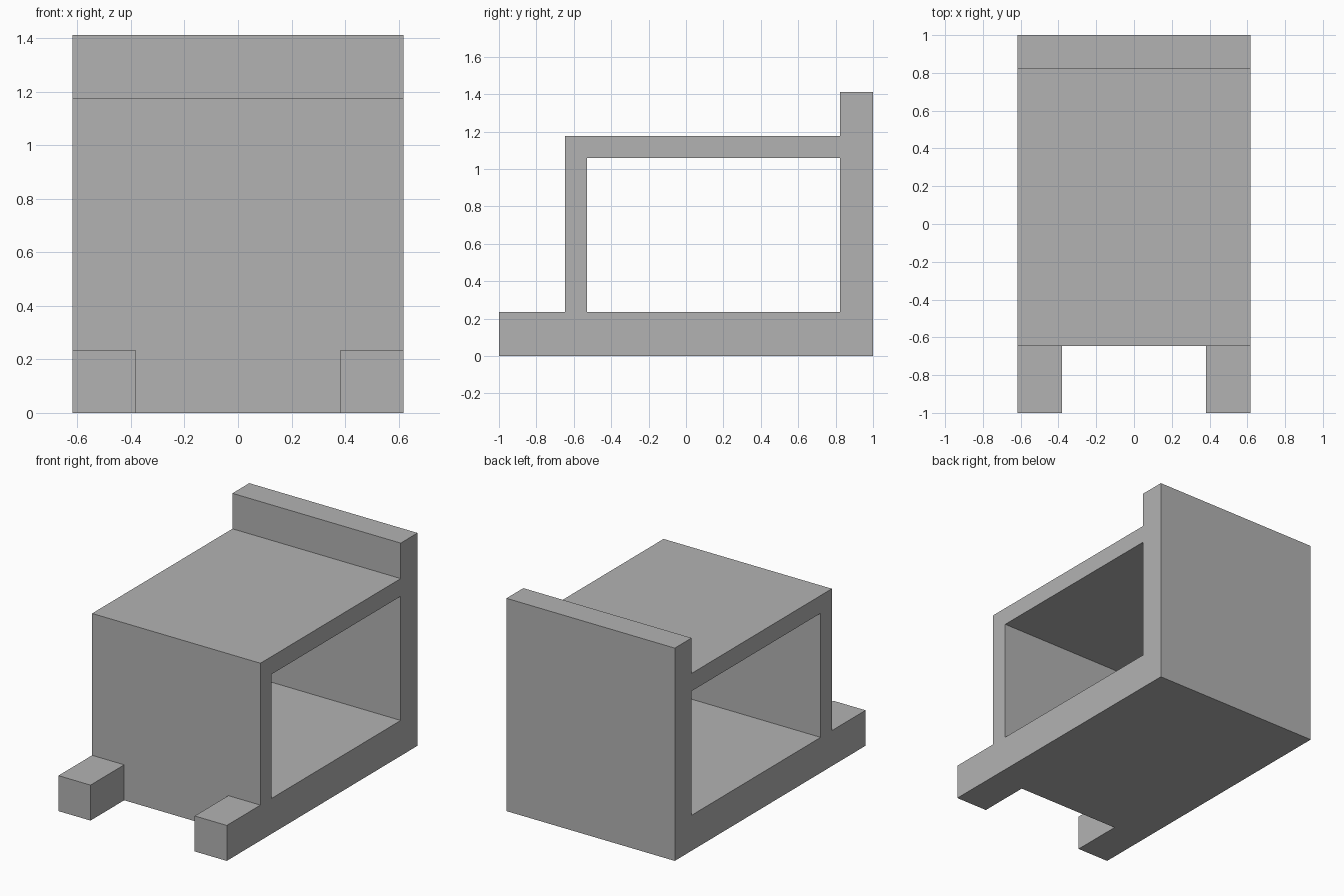
import bpy, bmesh
from mathutils import Vector

cube = bpy.data.objects.get("Cube")
if cube:
    bpy.data.objects.remove(cube, do_unlink=True)

U = 2 / 17                      # design module: the depth is 17 modules
HALF_W = 5.25 * U
FRONT, BACK = -8.5 * U, 8.5 * U
SHELL_FRONT, BACK_FACE = -5.5 * U, 7 * U
BASE_TOP, ROOF_TOP, BACK_TOP = 2 * U, 10 * U, 12 * U
WALL = U
PRONG_INNER = 3.25 * U

grey = bpy.data.materials.new("plain grey")
grey.use_nodes = True
colour = (0.45, 0.45, 0.45, 1)
grey.diffuse_color = colour
grey.node_tree.nodes["Principled BSDF"].inputs["Base Color"].default_value = colour


def prism(name, profile, half_width):
    """Extrude a side profile of (y, z) points across x."""
    bm = bmesh.new()
    face = bm.faces.new([bm.verts.new((-half_width, y, z)) for y, z in profile])
    new = bmesh.ops.extrude_face_region(bm, geom=[face])["geom"]
    verts = [g for g in new if isinstance(g, bmesh.types.BMVert)]
    bmesh.ops.translate(bm, verts=verts, vec=Vector((2 * half_width, 0, 0)))
    bmesh.ops.recalc_face_normals(bm, faces=bm.faces[:])
    mesh = bpy.data.meshes.new(name)
    bm.to_mesh(mesh)
    bm.free()
    mesh.materials.append(grey)
    obj = bpy.data.objects.new(name, mesh)
    bpy.context.collection.objects.link(obj)
    return obj


def cut(target, name, y0, y1, z0, z1, half_width):
    """Subtract a box from the target and discard the cutter."""
    cutter = prism(name, [(y0, z0), (y1, z0), (y1, z1), (y0, z1)], half_width)
    cutter.hide_render = True
    mod = target.modifiers.new(name, "BOOLEAN")
    mod.operation, mod.solver, mod.object = "DIFFERENCE", "EXACT", cutter
    bpy.ops.object.select_all(action="DESELECT")
    bpy.context.view_layer.objects.active = target
    target.select_set(True)
    bpy.ops.object.modifier_apply(modifier=mod.name)
    bpy.data.objects.remove(cutter, do_unlink=True)


# Base, front wall, roof and tall back panel as one stepped side profile
body = prism("open_sided_housing", [
    (FRONT, 0), (BACK, 0), (BACK, BACK_TOP), (BACK_FACE, BACK_TOP),
    (BACK_FACE, ROOF_TOP), (SHELL_FRONT, ROOF_TOP),
    (SHELL_FRONT, BASE_TOP), (FRONT, BASE_TOP)], HALF_W)

# Opening from side to side
cut(body, "side_opening", SHELL_FRONT + WALL, BACK_FACE,
    BASE_TOP, ROOF_TOP - WALL, HALF_W + U)

# Gap that leaves a prong at each front corner
cut(body, "front_gap", FRONT - U, SHELL_FRONT, -U, BASE_TOP + U, PRONG_INNER)
